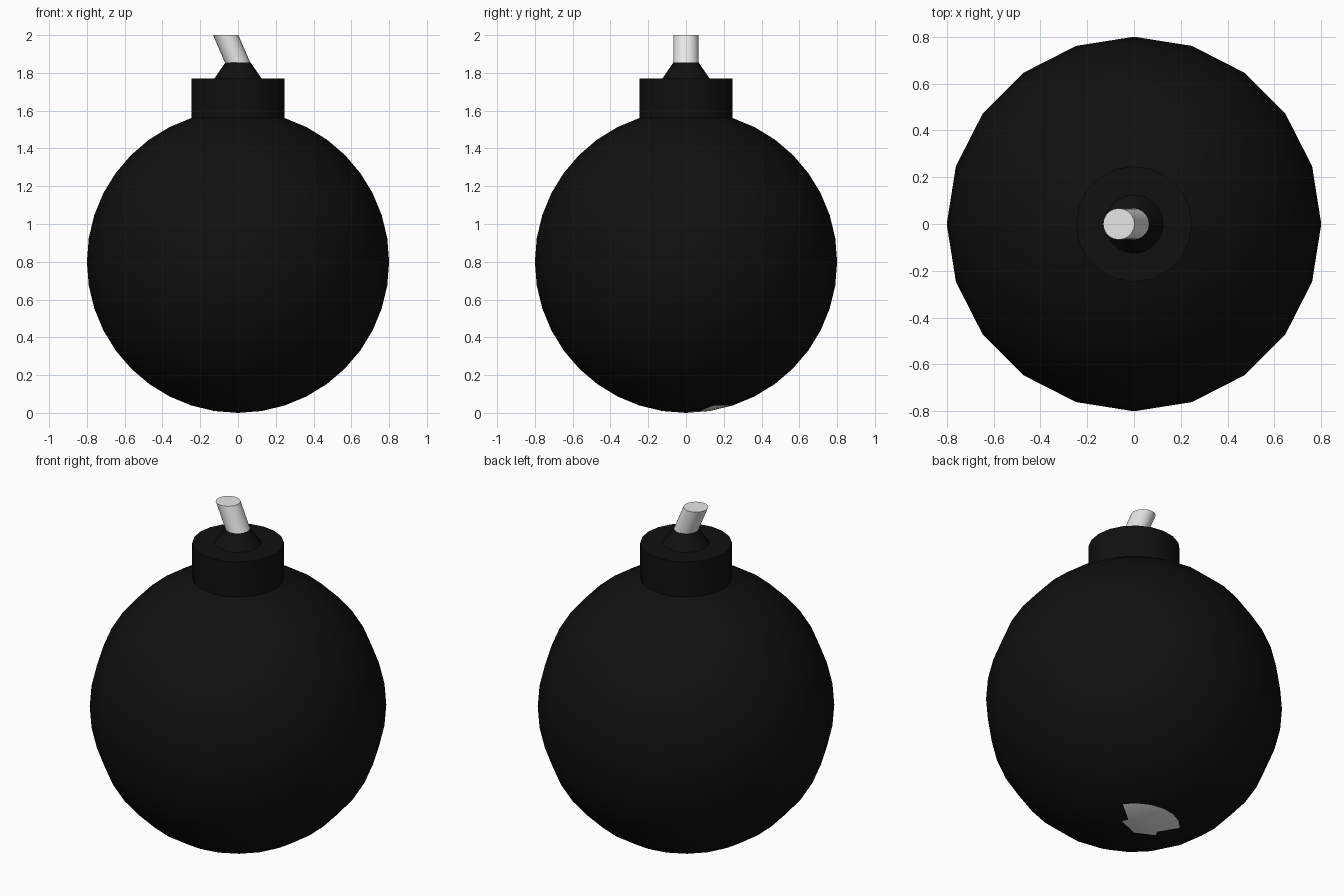
import bpy
import bmesh
from math import sin, cos, pi, radians, atan2, degrees, hypot

cube = bpy.data.objects.get("Cube")
if cube:
    bpy.data.objects.remove(cube)

SIDES = 20
R = 0.8


def material(name, value):
    mat = bpy.data.materials.new(name)
    mat.use_nodes = True
    colour = (value, value, value, 1)
    mat.diffuse_color = colour
    mat.node_tree.nodes["Principled BSDF"].inputs["Base Color"].default_value = colour
    return mat


black = material("black iron", 0.005)
pale = material("pale grey", 0.8)


def lathe(name, profile, mats, paint=None):
    """Join rings of (radius, z, x shift); a zero radius makes a pole."""
    bm = bmesh.new()
    rings = []
    for r, z, shift in profile:
        count = SIDES if r > 0 else 1
        rings.append([bm.verts.new((shift + r * cos(2 * pi * i / SIDES),
                                    r * sin(2 * pi * i / SIDES), z))
                      for i in range(count)])
    for low, high in zip(rings, rings[1:]):
        for i in range(SIDES):
            j = (i + 1) % SIDES
            if len(low) == 1:
                bm.faces.new((low[0], high[j], high[i]))
            elif len(high) == 1:
                bm.faces.new((low[i], low[j], high[0]))
            else:
                bm.faces.new((low[i], low[j], high[j], high[i]))
    if paint:
        for face in bm.faces:
            face.material_index = int(paint(face.calc_center_median()))
    bmesh.ops.recalc_face_normals(bm, faces=bm.faces)
    mesh = bpy.data.meshes.new(name)
    bm.to_mesh(mesh)
    bm.free()
    for mat in mats:
        mesh.materials.append(mat)
    obj = bpy.data.objects.new(name, mesh)
    bpy.context.collection.objects.link(obj)
    bpy.ops.object.select_all(action='DESELECT')
    obj.select_set(True)
    bpy.context.view_layer.objects.active = obj
    bpy.ops.object.shade_smooth_by_angle(angle=radians(30))
    return obj


def bottom_patch(c):
    """Pale faces under the back of the ball."""
    azimuth = degrees(atan2(c.y, c.x))
    r = hypot(c.x, c.y)
    if c.z > R * (1 - cos(pi / 10)):
        return False
    reach = 72 if r < R * sin(pi / 20) else 54
    return abs(azimuth - 90) < reach


# Round body, raised collar and conical fuse seat in one surface
step = pi / SIDES
body = [(R * sin(step * i) if i else 0, R - R * cos(step * i), 0)
        for i in range(SIDES - 1)]
body += [(R * sin(2 * step), 1.77, 0), (R * sin(step), 1.77, 0),
         (0.067, 1.855, 0), (0, 1.855, 0)]
lathe("bomb_body", body, [black, pale], bottom_patch)

# Short fuse leaning to one side
lathe("fuse", [(0, 1.85, 0), (0.067, 1.85, 0),
               (0.067, 2.0, -0.065), (0, 2.0, -0.065)], [pale])
